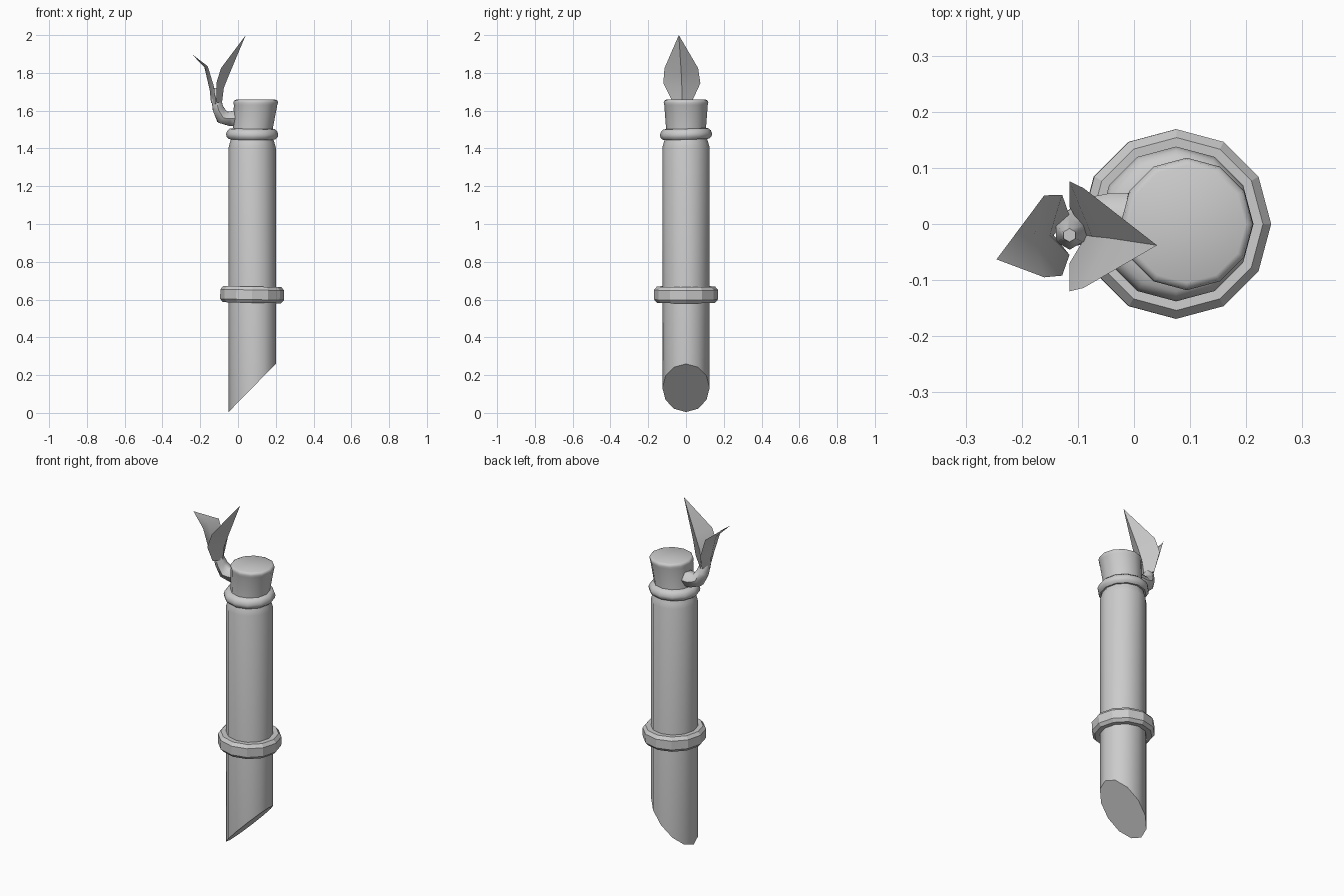
import bpy, bmesh, math
from mathutils import Vector, Matrix

if "Cube" in bpy.data.objects:
    bpy.data.objects.remove(bpy.data.objects["Cube"])

CX, SIDES = 0.075, 12


def finish(name, bm, smooth=35):
    bmesh.ops.recalc_face_normals(bm, faces=bm.faces)
    me = bpy.data.meshes.new(name)
    bm.to_mesh(me)
    bm.free()
    ob = bpy.data.objects.new(name, me)
    bpy.context.collection.objects.link(ob)
    bpy.ops.object.select_all(action='DESELECT')
    ob.select_set(True)
    bpy.context.view_layer.objects.active = ob
    if smooth:
        bpy.ops.object.shade_smooth_by_angle(angle=math.radians(smooth))
    return ob


def skin(bm, loops, closed=False):
    pairs = list(zip(loops, loops[1:]))
    if closed:
        pairs.append((loops[-1], loops[0]))
    else:
        bm.faces.new(loops[0])
        bm.faces.new(loops[-1])
    for a, b in pairs:
        for i in range(len(a)):
            j = (i + 1) % len(a)
            bm.faces.new((a[i], a[j], b[j], b[i]))


def lathe(name, profile, closed=False, tilt=None, slant=None, smooth=35):
    """profile rows: radius, z, optional x shift; slant shears the first loop."""
    bm = bmesh.new()
    loops = []
    for k, (r, z, *dx) in enumerate(profile):
        loop = []
        for i in range(SIDES):
            a = 2 * math.pi * i / SIDES
            x, y = r * math.cos(a), r * math.sin(a)
            h = z + (slant * x if slant and k == 0 else 0)
            loop.append(bm.verts.new((CX + x + (dx[0] if dx else 0), y, h)))
        loops.append(loop)
    skin(bm, loops, closed)
    if tilt:
        zc = sum(p[1] for p in profile) / len(profile)
        m = Matrix.Rotation(tilt[0], 3, 'X') @ Matrix.Rotation(tilt[1], 3, 'Y')
        bmesh.ops.rotate(bm, cent=(CX, 0, zc), matrix=m, verts=bm.verts)
    return finish(name, bm, smooth)


# Tube with a slanted cut foot and a slightly narrowed shoulder
lathe("tube", [(0.125, 0.132, 0), (0.125, 1.405), (0.118, 1.43), (0.11, 1.455)],
      slant=1.02)
# Flat band around the lower part
lathe("band", [(0.115, 0.585), (0.154, 0.583), (0.169, 0.6), (0.169, 0.651),
               (0.154, 0.669), (0.115, 0.667)],
      closed=True, tilt=(0, 0.02), smooth=20)
# Rounded node ring below the top segment
lathe("node_ring", [(0.105, 1.45), (0.122, 1.448), (0.135, 1.46), (0.138, 1.475),
                    (0.132, 1.492), (0.12, 1.503), (0.1, 1.507)],
      closed=True, tilt=(0.03, 0.01), smooth=50)
# Short flared top segment leaning to +x
lathe("top_segment", [(0.106, 1.45, 0), (0.106, 1.51, 0.004), (0.115, 1.63, 0.018),
                      (0.118, 1.642, 0.019), (0.115, 1.653, 0.019),
                      (0.105, 1.658, 0.019)], smooth=50)

# Curved branch stub: six-sided loft along a bent path
path = [((0.0, 0.01, 1.56), 0.046), ((-0.045, 0.01, 1.558), 0.044),
        ((-0.083, 0.005, 1.566), 0.042), ((-0.105, -0.005, 1.61), 0.034),
        ((-0.115, -0.018, 1.66), 0.028), ((-0.115, -0.02, 1.72), 0.012)]
bm = bmesh.new()
loops = []
for k, (p, r) in enumerate(path):
    t = (Vector(path[min(k + 1, 5)][0]) - Vector(path[max(k - 1, 0)][0])).normalized()
    side = Vector((0, 1, 0))
    side = (side - t * side.dot(t)).normalized()
    up = t.cross(side)
    loops.append([bm.verts.new(Vector(p) + r * (math.cos(i * math.pi / 3) * side
                                                + math.sin(i * math.pi / 3) * up))
                  for i in range(6)])
skin(bm, loops)
finish("branch", bm, 60)


def leaf(name, rows, tip):
    """rows: edge x, edge z, fold x, fold z, y centre, half width."""
    bm = bmesh.new()
    grid = []
    for ex, ez, fx, fz, y, w in rows:
        grid.append([bm.verts.new(c) for c in
                     ((ex, y - w, ez), (fx, y, fz), (ex, y + w, ez))])
    for a, b in zip(grid, grid[1:]):
        for i in (0, 1):
            bm.faces.new((a[i], a[i + 1], b[i + 1], b[i]))
    t = bm.verts.new(tip)
    for i in (0, 1):
        bm.faces.new((grid[-1][i], grid[-1][i + 1], t))
    finish(name, bm, 40)


# Two folded pointed leaves
leaf("right_leaf", [(-0.115, 1.645, -0.085, 1.64, -0.02, 0.05),
                    (-0.115, 1.745, -0.075, 1.72, -0.022, 0.098),
                    (-0.09, 1.825, -0.045, 1.795, -0.025, 0.089)],
     (0.041, -0.038, 2.0))
leaf("left_leaf", [(-0.115, 1.635, -0.143, 1.64, -0.02, 0.035),
                   (-0.128, 1.73, -0.15, 1.71, -0.02, 0.072),
                   (-0.16, 1.835, -0.178, 1.83, -0.022, 0.073)],
     (-0.245, -0.063, 1.9))
